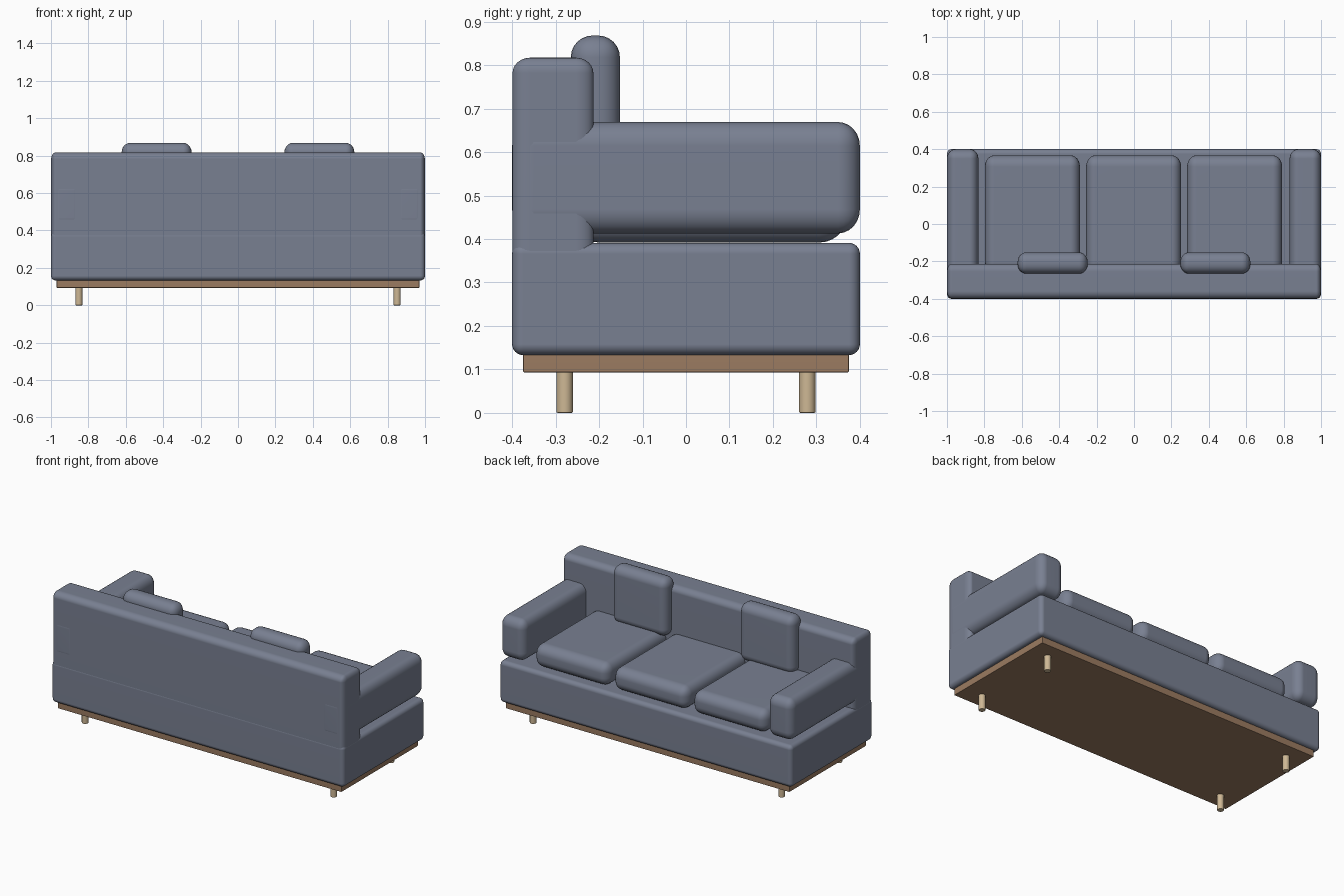
import bpy, bmesh
from mathutils import Vector

if "Cube" in bpy.data.objects:
    bpy.data.objects.remove(bpy.data.objects["Cube"])


def material(name, color):
    m = bpy.data.materials.new(name)
    m.diffuse_color = (*color, 1)
    m.use_nodes = True
    m.node_tree.nodes["Principled BSDF"].inputs["Base Color"].default_value = m.diffuse_color
    return m


fabric = material("blue_grey_fabric", (0.19, 0.215, 0.285))
wood = material("brown_wood", (0.33, 0.20, 0.12))
light_wood = material("light_wood", (0.62, 0.48, 0.30))


def finish(bm, name, mat):
    me = bpy.data.meshes.new(name)
    bm.to_mesh(me)
    bm.free()
    ob = bpy.data.objects.new(name, me)
    bpy.context.collection.objects.link(ob)
    me.materials.append(mat)
    bpy.ops.object.select_all(action='DESELECT')
    ob.select_set(True)
    bpy.context.view_layer.objects.active = ob
    bpy.ops.object.shade_smooth_by_angle(angle=0.6)
    ob.modifiers.new("weighted", 'WEIGHTED_NORMAL').keep_sharp = True
    return ob


def soft_box(name, lo, hi, radius, mat, segments=6):
    """Rounded box between two corners, with its own rounding radius per axis."""
    lo, hi, r = Vector(lo), Vector(hi), Vector(radius)
    bm = bmesh.new()
    bmesh.ops.create_cube(bm, size=1)
    size = hi - lo
    bmesh.ops.scale(bm, vec=[size[i] / r[i] for i in range(3)], verts=bm.verts)
    bmesh.ops.bevel(bm, geom=bm.edges[:], offset=1, segments=segments,
                    profile=0.5, affect='EDGES')
    bmesh.ops.scale(bm, vec=r, verts=bm.verts)
    bmesh.ops.translate(bm, vec=(lo + hi) / 2, verts=bm.verts)
    return finish(bm, name, mat)


# wooden plinth and upholstered base
soft_box("plinth", (-0.97, -0.375, 0.093), (0.97, 0.375, 0.14), (0.004,) * 3, wood, 2)
soft_box("base", (-1, -0.4, 0.133), (1, 0.4, 0.391), (0.025,) * 3, fabric)

# backrest
soft_box("backrest", (-0.999, -0.399, 0.33), (0.999, -0.213, 0.817),
         (0.025, 0.04, 0.035), fabric)

# arms
for side, x0, x1 in (("left", -1, -0.832), ("right", 0.832, 1)):
    soft_box(side + "_arm", (x0, -0.4, 0.413), (x1, 0.4, 0.669),
             (0.045, 0.05, 0.055), fabric)

# seat cushions
for i, x in enumerate((-0.543, -0.002, 0.538)):
    soft_box(f"seat_cushion_{i + 1}", (x - 0.254, -0.26, 0.392),
             (x + 0.254, 0.367, 0.533), (0.05, 0.06, 0.055), fabric)

# back pillows
for i, x in enumerate((-0.435, 0.435)):
    soft_box(f"back_pillow_{i + 1}", (x - 0.187, -0.265, 0.51),
             (x + 0.187, -0.152, 0.868), (0.045, 0.05, 0.05), fabric)

# legs
for sx, sn in ((-1, "left"), (1, "right")):
    for sy, yn in ((-1, "back"), (1, "front")):
        bm = bmesh.new()
        bmesh.ops.create_cone(bm, cap_ends=True, segments=24, radius1=0.019,
                              radius2=0.019, depth=0.1)
        rim = [e for e in bm.edges if all(v.co.z < 0 for v in e.verts)]
        bmesh.ops.bevel(bm, geom=rim, offset=0.003, segments=2, profile=0.5,
                        affect='EDGES')
        bmesh.ops.translate(bm, vec=(sx * 0.851, sy * 0.279, 0.05), verts=bm.verts)
        finish(bm, f"{yn}_{sn}_leg", light_wood)
